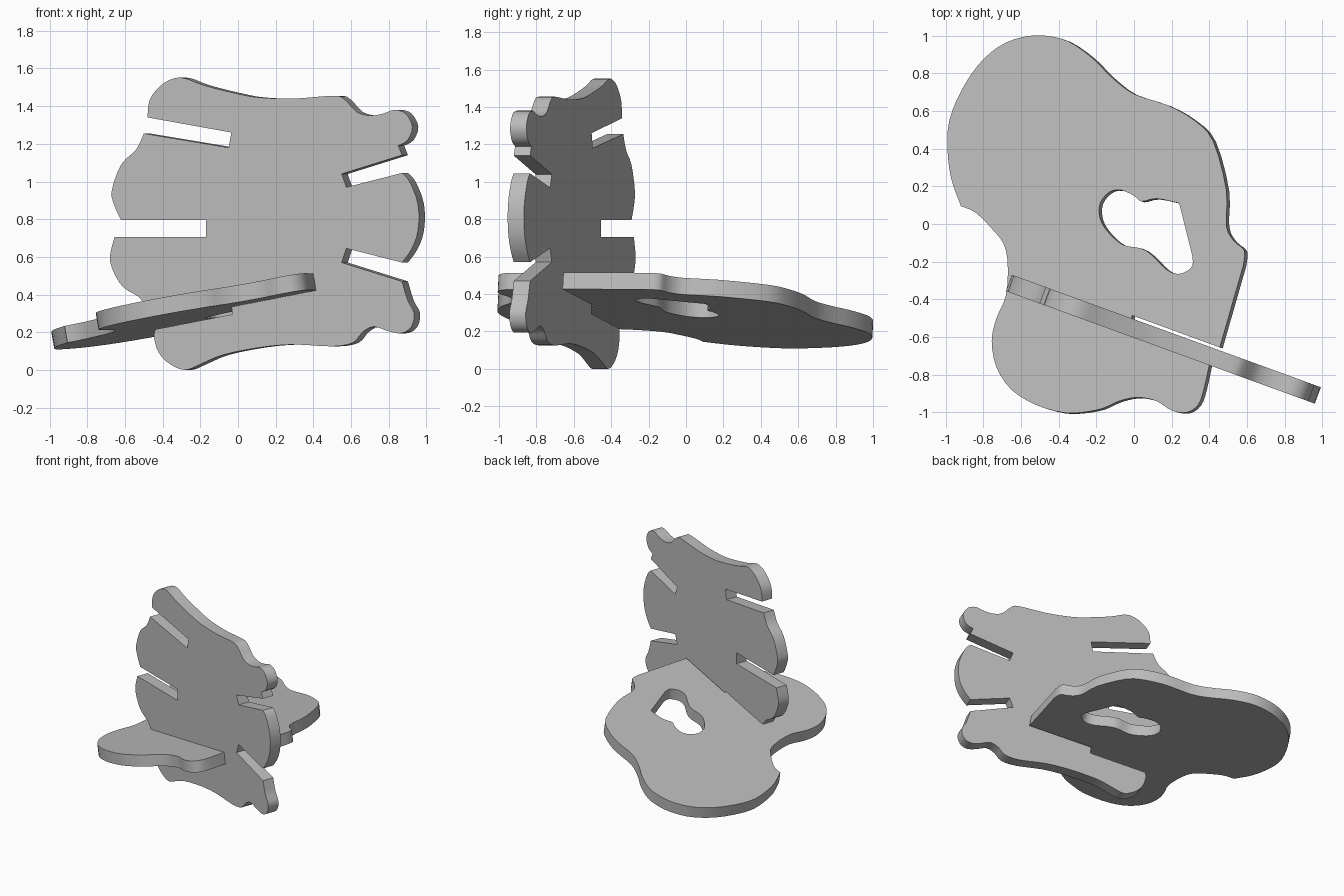
import bpy
import bmesh
from mathutils import Matrix, Vector

# Remove the default cube only
cube = bpy.data.objects.get("Cube")
if cube:
    bpy.data.objects.remove(cube, do_unlink=True)

# Single flat colour shared by both panels
grey = bpy.data.materials.new("plain grey")
grey.use_nodes = True
colour = (0.5, 0.5, 0.5, 1.0)
grey.diffuse_color = colour
grey.node_tree.nodes["Principled BSDF"].inputs["Base Color"].default_value = colour


def smooth_run(points, steps=3):
    """Spline through one run of an outline; its ends stay sharp."""
    pts = [Vector(p) / 100 for p in points]
    if len(pts) < 3:
        return pts
    padded = [pts[0]] + pts + [pts[-1]]
    result = []
    for a, b, c, d in zip(padded, padded[1:], padded[2:], padded[3:]):
        for i in range(steps):
            t = i / steps
            bend = (2 * a - 5 * b + 4 * c - d) * t * t
            twist = (3 * b - a - 3 * c + d) * t * t * t
            result.append(b + (bend + twist + (c - a) * t) / 2)
    return result + [pts[-1]]


def outline(runs):
    """Join smooth runs, leaving a corner wherever two runs meet."""
    return [point for run in runs for point in smooth_run(run)]


def make_panel(name, loops, origin, across, along, depth):
    """Fill closed outlines, extrude them and place them on a slanted frame."""
    bm = bmesh.new()
    for loop in loops:
        verts = [bm.verts.new((p.x, p.y, 0)) for p in loop]
        for first, second in zip(verts, verts[1:] + verts[:1]):
            bm.edges.new((first, second))
    bmesh.ops.triangle_fill(bm, edges=bm.edges[:], use_beauty=True)
    extruded = bmesh.ops.extrude_face_region(bm, geom=bm.faces[:], use_keep_orig=True)
    moved = [g for g in extruded["geom"] if isinstance(g, bmesh.types.BMVert)]
    bmesh.ops.translate(bm, verts=moved, vec=(0, 0, 1))

    frame = Matrix((across, along, depth)).transposed().to_4x4()
    frame.translation = origin
    bmesh.ops.transform(bm, matrix=frame, verts=bm.verts[:])
    bmesh.ops.recalc_face_normals(bm, faces=bm.faces[:])

    mesh = bpy.data.meshes.new(name)
    bm.to_mesh(mesh)
    bm.free()
    mesh.materials.append(grey)
    panel = bpy.data.objects.new(name, mesh)
    bpy.context.collection.objects.link(panel)
    bpy.ops.object.select_all(action="DESELECT")
    panel.select_set(True)
    bpy.context.view_layer.objects.active = panel
    bpy.ops.object.shade_smooth_by_angle(angle=0.6)
    return panel


# Outlines are in hundredths of a unit
# Upright panel: scalloped edge with slots on both sides
top_edge = [(-48, 134), (-47, 143), (-42, 150), (-36, 154), (-29, 155), (-18, 151),
            (0, 146.5), (12, 144.5), (30, 144), (50, 145.5), (56, 144), (63, 137),
            (70, 135), (77, 136), (83, 138), (89, 136), (92.5, 129), (90, 122), (85, 119)]
upper_right_slot = [(87, 114), (55, 104)]
right_lobe = [(87, 104.5), (91, 100), (95.5, 88), (95.5, 74), (92, 64), (87, 57)]
lower_right_slot = [(57.5, 64.5), (55, 57)]
bottom_edge = [(87, 47), (90, 37), (93.5, 30), (92, 23), (87, 19.5), (80, 20.5), (72, 23),
               (66, 20), (61, 14.5), (50, 12.5), (30, 13.5), (12, 12), (-8, 8), (-20, 3),
               (-28, 0), (-36, 3), (-42, 9), (-44.5, 17), (-44, 21.5)]
cross_slot = [(-3, 29.5), (-4, 39)]
lower_left_lobe = [(-49, 34), (-53, 39), (-61, 44), (-66, 52), (-68, 60), (-65.5, 70.5)]
middle_left_slot = [(-17, 70.5), (-17, 79.5)]
upper_left_lobe = [(-62, 79.5), (-65.5, 87), (-67, 95), (-62, 109), (-54, 117), (-50, 125.5)]
upper_left_slot = [(-5, 118), (-3.5, 126)]

upright_outline = outline([
    top_edge, upper_right_slot, [(57.5, 97)], right_lobe, lower_right_slot, bottom_edge,
    cross_slot, lower_left_lobe, middle_left_slot, upper_left_lobe, upper_left_slot])
make_panel("upright_panel", [upright_outline], origin=(0, -0.604, 0),
           across=(1, -0.364, 0), along=(0, 0, 1), depth=(0.032, 0.087, 0))

# Tilted panel: rounded lobes, a slot for the upright and an opening
rear_edge = [(58, -22), (58.5, -14), (53, -9), (49, -1), (49, 18), (42, 44), (32, 55),
             (18, 63), (0, 69), (-12, 78), (-22, 88), (-35, 97), (-48, 100), (-60, 99),
             (-72, 94), (-83, 84), (-92, 70), (-98, 55), (-99, 40), (-97, 24), (-92, 10)]
front_edge = [(-92, 9.5), (-84, 6), (-75, -3), (-69, -11), (-67, -22), (-68, -38),
              (-73, -50), (-75.5, -62), (-73, -76), (-65, -88), (-52, -96), (-38, -100),
              (-28, -100), (-17, -98), (-8, -94), (2, -92), (12, -94), (20, -99),
              (28, -100), (34, -96), (37, -88), (40, -74.5)]
upright_slot = [(-3, -59), (-1, -48.5)]
opening = [(31, -17), (31, -22), (28, -25), (23, -26.5), (17, -24), (10, -17), (4, -13),
           (-6, -11), (-14, -4), (-18, 3), (-18, 11), (-13, 17), (-7, 18), (0, 15),
           (4, 12), (12, 13.5), (24, 11)]

tilted_outline = outline([rear_edge, front_edge, upright_slot, [(45.5, -65.5)]])
make_panel("tilted_panel", [tilted_outline, outline([opening])], origin=(0, 0, 0.40),
           across=(1, 0, 0.175), along=(0, 1, -0.055), depth=(0.0155, -0.005, -0.089))
